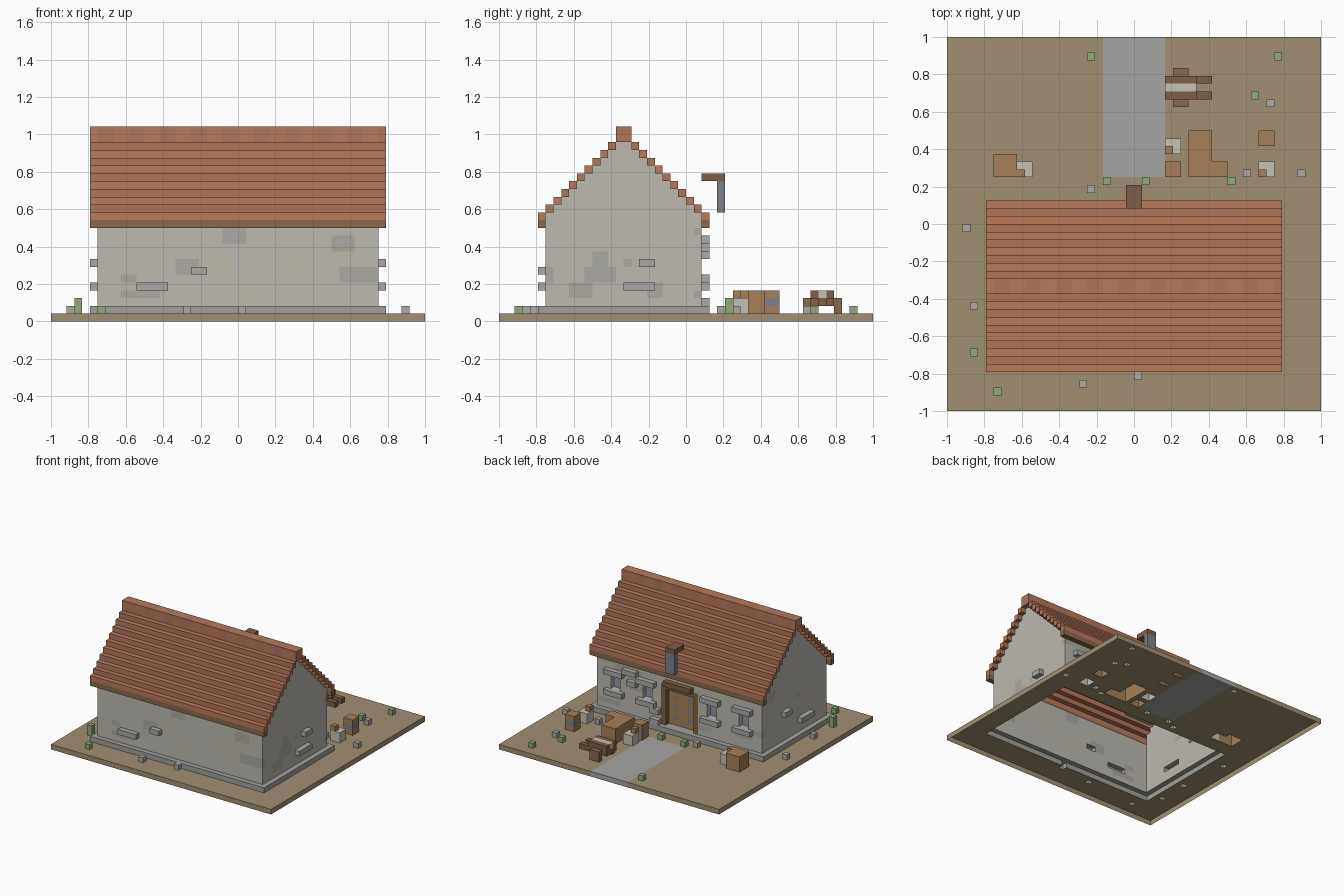
import bpy, bmesh, random
from mathutils import Vector

if "Cube" in bpy.data.objects:
    bpy.data.objects.remove(bpy.data.objects["Cube"])

random.seed(4)
U = 1 / 24            # one cell of the block grid
cells = {}            # (x, y, z) -> (part, colour)

COL = dict(soil=0xA08E72, path=0xA3A4A2, plinth=0xA09F9B, wall=0xBBB8B0, wall_dark=0xABA8A1,
           wall_warm=0xBDB8A8, brick=0xA9A8A6, tile=0xB9795C, tile_dark=0xB0745A, eave=0x86694F,
           wood=0xA5805A, wood_dark=0x7C6049, iron=0x7F8088, glass=0x8D98A8, sack=0xC4C0B6,
           grass=0x8FA97A, stone=0xA9A8A3)


def material(name):
    m = bpy.data.materials.get(name)
    if not m:
        m = bpy.data.materials.new(name)
        rgb = [(COL[name] >> s & 255) / 255 for s in (16, 8, 0)]
        m.diffuse_color = [c ** 2.2 for c in rgb] + [1]
        m.use_nodes = True
        m.node_tree.nodes["Principled BSDF"].inputs["Base Color"].default_value = m.diffuse_color
    return m


def fill(part, colour, x0, x1, y0, y1, z0, z1):
    for x in range(x0, x1):
        for y in range(y0, y1):
            for z in range(z0, z1):
                cells[x, y, z] = (part, colour)


def carve(x0, x1, y0, y1, z0, z1):
    for x in range(x0, x1):
        for y in range(y0, y1):
            for z in range(z0, z1):
                cells.pop((x, y, z), None)


def tint(part, colour, x0, x1, y0, y1, z0, z1):
    for k, v in list(cells.items()):
        if v[0] == part and x0 <= k[0] < x1 and y0 <= k[1] < y1 and z0 <= k[2] < z1:
            cells[k] = (part, colour)


# ground and path
fill("ground", "soil", -24, 24, -24, 24, 0, 1)
fill("path", "path", -4, 4, 6, 24, 0, 1)

# plinth, walls and stepped gable
fill("plinth", "plinth", -19, 19, -19, 3, 1, 2)
fill("walls", "wall", -18, 18, -18, 2, 2, 14)
for i in range(1, 10):
    fill("walls", "wall", -18, 18, -19 + i, 3 - i, 13, 13 + i)
fill("walls", "wall", -18, 18, -9, -7, 13, 23)

# weathered patches on the walls
for i in range(45):
    z, shade = random.randint(2, 12), random.choice(["wall_dark", "wall_warm"])
    w, h = random.randint(2, 6), random.randint(1, 2)
    a, b = random.randint(-18, 14), random.randint(-18, -2)
    if i % 3:
        y = -18 if i % 3 == 1 else 1
        tint("walls", shade, a, a + w, y, y + 1, z, z + h)
    else:
        x = random.choice([-18, 17])
        tint("walls", shade, x, x + 1, b, b + w, z, z + h)

# eaves, tile courses and ridge
for y in (-19, 2):
    fill("eaves", "eave", -19, 19, y, y + 1, 12, 13)
for i in range(10):
    for y in (-19 + i, 2 - i):
        fill("roof_tiles", "tile_dark" if i % 2 else "tile", -19, 19, y, y + 1, 13 + i, 14 + i)
for x in range(-19, 19):
    fill("roof_ridge", "tile_dark" if x // 2 % 2 else "tile", x, x + 1, -9, -7, 23, 25)

# raised bricks: front, right, left, back
for b in [(-13, -9, -19, -18, 4), (-6, -4, -19, -18, 6),
          (18, 19, -6, -4, 7), (18, 19, -8, -4, 4),
          (-19, -18, -6, -4, 7), (-19, -18, -13, -9, 4),
          (9, 12, 2, 3, 10), (9, 11, 2, 3, 8), (4, 6, 2, 3, 4), (4, 6, 2, 3, 2)]:
    fill("raised_bricks", "brick", *b, b[4] + 1)

# windows on the back wall: recessed pane, sill and lintel
for c in (-14, -7, 7, 14):
    carve(c - 1, c + 1, 1, 2, 6, 9)
    fill("window_panes", "glass", c - 1, c + 1, 0, 1, 6, 9)
    for z in (5, 9):
        fill("window_ledges", "brick", c - 2, c + 2, 2, 3, z, z + 1)

# door: frame, recessed panel with iron studs, lintel
fill("door_frame", "wood_dark", -4, 4, 1, 2, 2, 10)
carve(-3, 3, 1, 2, 2, 9)
fill("door", "wood", -3, 3, 0, 1, 2, 9)
for x in (-2, 1):
    for z in (3, 5, 7):
        fill("door", "iron", x, x + 1, 0, 1, z, z + 1)
fill("door_lintel", "wood_dark", -3, 3, 2, 3, 10, 11)

# hanging bracket above the door
fill("bracket_beam", "wood_dark", -1, 1, 2, 5, 18, 19)
fill("bracket_hanger", "iron", -1, 1, 4, 5, 14, 18)

# crates and barrels
fill("crates", "wood", 7, 10, 6, 12, 1, 4)
fill("crates", "wood", -18, -15, 6, 9, 1, 4)
for x, y in [(10, 6), (4, 6), (16, 10)]:
    fill("barrels", "wood", x, x + 2, y, y + 2, 1, 4)
    fill("barrels", "iron", x, x + 2, y, y + 2, 2, 3)

# tied sacks
for x, y in [(4, 9), (16, 6), (-15, 6)]:
    fill("sacks", "sack", x, x + 2, y, y + 2, 1, 3)
    fill("sacks", "wood", x, x + 1, y, y + 1, 3, 4)

# handcart with load, handles and wheels
fill("cart_body", "wood_dark", 4, 8, 16, 19, 2, 4)
fill("cart_load", "sack", 4, 8, 17, 18, 3, 4)
for y in (16, 18):
    fill("cart_handles", "wood_dark", 8, 10, y, y + 1, 2, 3)
for y in (15, 19):
    fill("cart_wheels", "eave", 5, 7, y, y + 1, 1, 3)

# grass tufts (x, y, height) and loose stones
for x, y, h in [(-6, 21, 1), (18, 21, 1), (15, 16, 1), (12, 5, 2), (-4, 5, 1), (1, 5, 1),
                (-21, -17, 2), (-18, -22, 1)]:
    fill("grass_tufts", "grass", x, x + 1, y, y + 1, 1, 1 + h)
for x, y in [(17, 15), (-6, 4), (14, 6), (21, 6), (-22, -1), (-21, -11), (-7, -21), (0, -20)]:
    fill("loose_stones", "stone", x, x + 1, y, y + 1, 1, 2)

# skin each part with its exposed faces; the underside stays open
DIRS = [Vector(d) for d in [(1, 0, 0), (-1, 0, 0), (0, 1, 0), (0, -1, 0), (0, 0, 1), (0, 0, -1)]]
for part in dict.fromkeys(v[0] for v in cells.values()):
    mesh, bm, slots = bpy.data.meshes.new(part), bmesh.new(), []
    for key, (owner, colour) in cells.items():
        if owner != part:
            continue
        if colour not in slots:
            slots.append(colour)
            mesh.materials.append(material(colour))
        centre = Vector(key) + Vector((.5, .5, .5))
        for n in DIRS:
            if tuple(int(k + d) for k, d in zip(key, n)) in cells or key[2] + n.z < 0:
                continue
            a = Vector((n.y, n.z, n.x)) / 2
            b = n.cross(a)
            quad = [centre + n / 2 + s * a + t * b for s, t in ((-1, -1), (1, -1), (1, 1), (-1, 1))]
            face = bm.faces.new([bm.verts.new(p * U) for p in quad])
            face.material_index = slots.index(colour)
    bmesh.ops.remove_doubles(bm, verts=bm.verts, dist=U / 100)
    bm.to_mesh(mesh)
    bm.free()
    bpy.context.collection.objects.link(bpy.data.objects.new(part, mesh))
